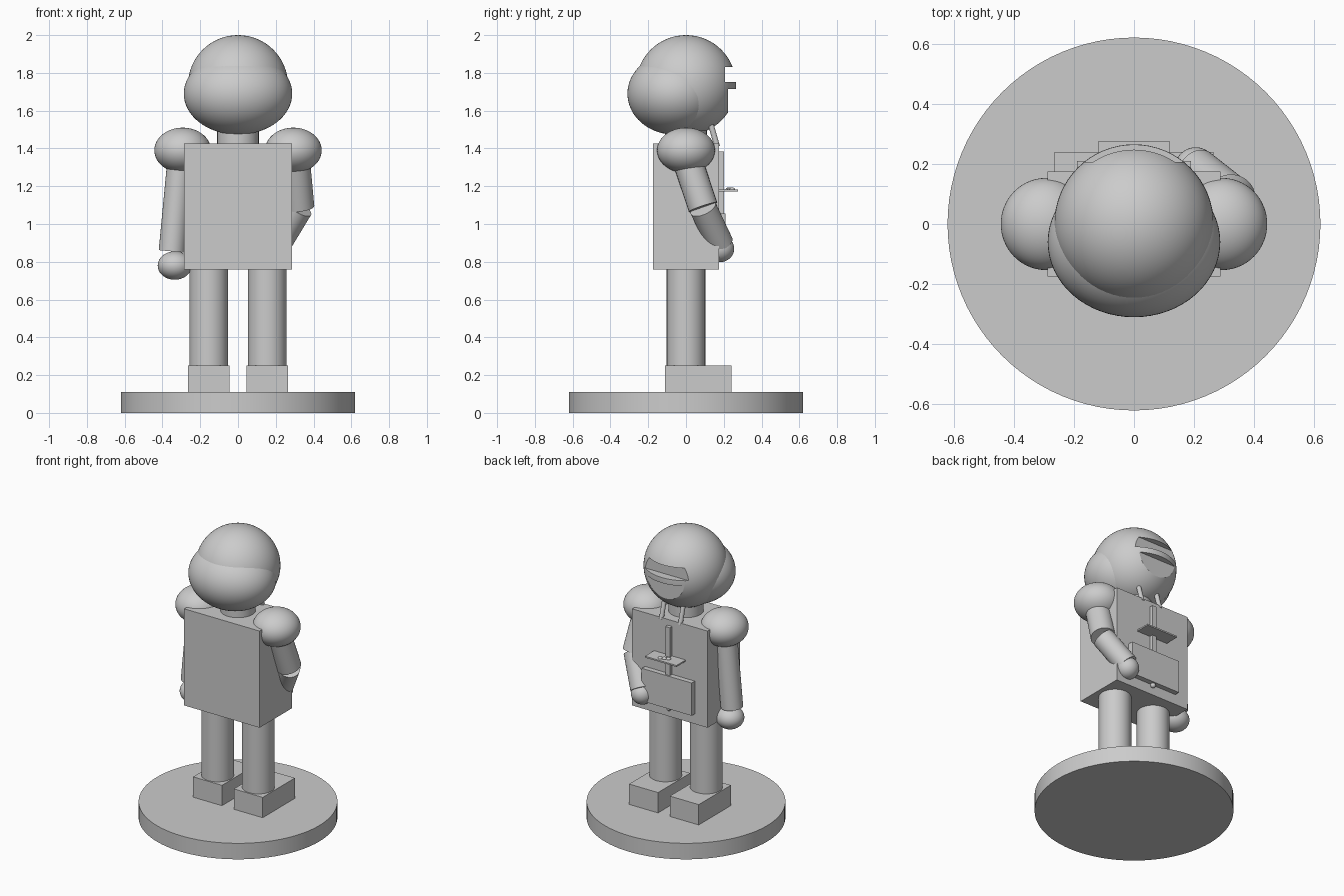
import bpy
from math import radians
from mathutils import Vector

if "Cube" in bpy.data.objects:
    bpy.data.objects.remove(bpy.data.objects["Cube"])

grey = bpy.data.materials.new("plain_grey")
grey.use_nodes = True
COLOUR = (0.6, 0.6, 0.6, 1)
grey.diffuse_color = COLOUR
grey.node_tree.nodes["Principled BSDF"].inputs["Base Color"].default_value = COLOUR


def finish(name, smooth=True):
    ob = bpy.context.object
    ob.name = name
    ob.data.materials.append(grey)
    if smooth:
        bpy.ops.object.shade_smooth_by_angle(angle=radians(30))
    return ob


def box(name, low, high):
    low, high = Vector(low), Vector(high)
    bpy.ops.mesh.primitive_cube_add(size=1, location=(low + high) / 2)
    bpy.context.object.scale = high - low
    bpy.ops.object.transform_apply(location=False, rotation=False, scale=True)
    return finish(name, False)


def ball(name, centre, radii):
    bpy.ops.mesh.primitive_uv_sphere_add(segments=64, ring_count=32, location=centre)
    bpy.context.object.scale = radii
    bpy.ops.object.transform_apply(location=False, rotation=False, scale=True)
    return finish(name)


def rod(name, start, end, radius, sides=48):
    start, end = Vector(start), Vector(end)
    axis = end - start
    bpy.ops.mesh.primitive_cylinder_add(vertices=sides, radius=radius, depth=axis.length,
                                        location=(start + end) / 2)
    bpy.context.object.rotation_euler = axis.to_track_quat("Z", "Y").to_euler()
    return finish(name)


# Stand, body and neck
rod("stand", (0, 0, 0), (0, 0, 0.11), 0.62, 96)
box("torso", (-0.287, -0.175, 0.76), (0.287, 0.175, 1.425))
rod("neck", (0, 0, 1.4), (0, 0, 1.53), 0.11)

# Paired parts
for side, s in (("left", 1), ("right", -1)):
    x = 0.155 * s
    box(side + "_shoe", (x - 0.11, -0.11, 0.11), (x + 0.11, 0.24, 0.25))
    rod(side + "_leg", (x, 0, 0.2), (x, 0, 0.78), 0.102)
    ball(side + "_shoulder", (0.293 * s, 0, 1.39), (0.15, 0.153, 0.12))
    rod(side + "_strap", (0.072 * s, 0.125, 1.55), (0.072 * s, 0.165, 1.41), 0.015, 16)

# Straight right arm
rod("right_arm", (-0.3, 0, 1.38), (-0.35, 0, 0.855), 0.07)
ball("right_hand", (-0.335, 0, 0.78), (0.09, 0.088, 0.075))

# Bent left arm
rod("left_upper_arm", (0.3, 0, 1.36), (0.325, 0.09, 1.09), 0.079)
rod("left_forearm", (0.325, 0.09, 1.085), (0.21, 0.18, 0.895), 0.072)
ball("left_hand", (0.205, 0.18, 0.87), (0.072, 0.075, 0.072))

# Head with eye and mouth recesses cut into the face
head = ball("head", (0, 0, 1.735), (0.265, 0.265, 0.265))
for name, depth, low, high in (("eye_cutter", 0.207, 1.751, 1.83),
                               ("mouth_cutter", 0.222, 1.5, 1.714)):
    cutter = box(name, (-0.3, depth, low), (0.3, 0.4, high))
    cutter.hide_render = True
    cutter.hide_viewport = True
    cut = head.modifiers.new(name, "BOOLEAN")
    cut.operation = "DIFFERENCE"
    cut.solver = "EXACT"
    cut.object = cutter
ball("hair", (0, -0.06, 1.69), (0.287, 0.25, 0.217))

# Chest details
box("tie", (-0.017, 0.17, 1.04), (0.017, 0.2, 1.385))
box("tray", (-0.12, 0.175, 1.172), (0.12, 0.275, 1.182))
for i in (-1, 0, 1):
    ball("tray_bead", (0.025 * i, 0.235 + 0.01 * i, 1.184), (0.015, 0.015, 0.009))
box("board", (-0.19, 0.17, 0.83), (0.19, 0.21, 1.055))
ball("lower_button", (0, 0.185, 0.822), (0.017, 0.017, 0.017))
